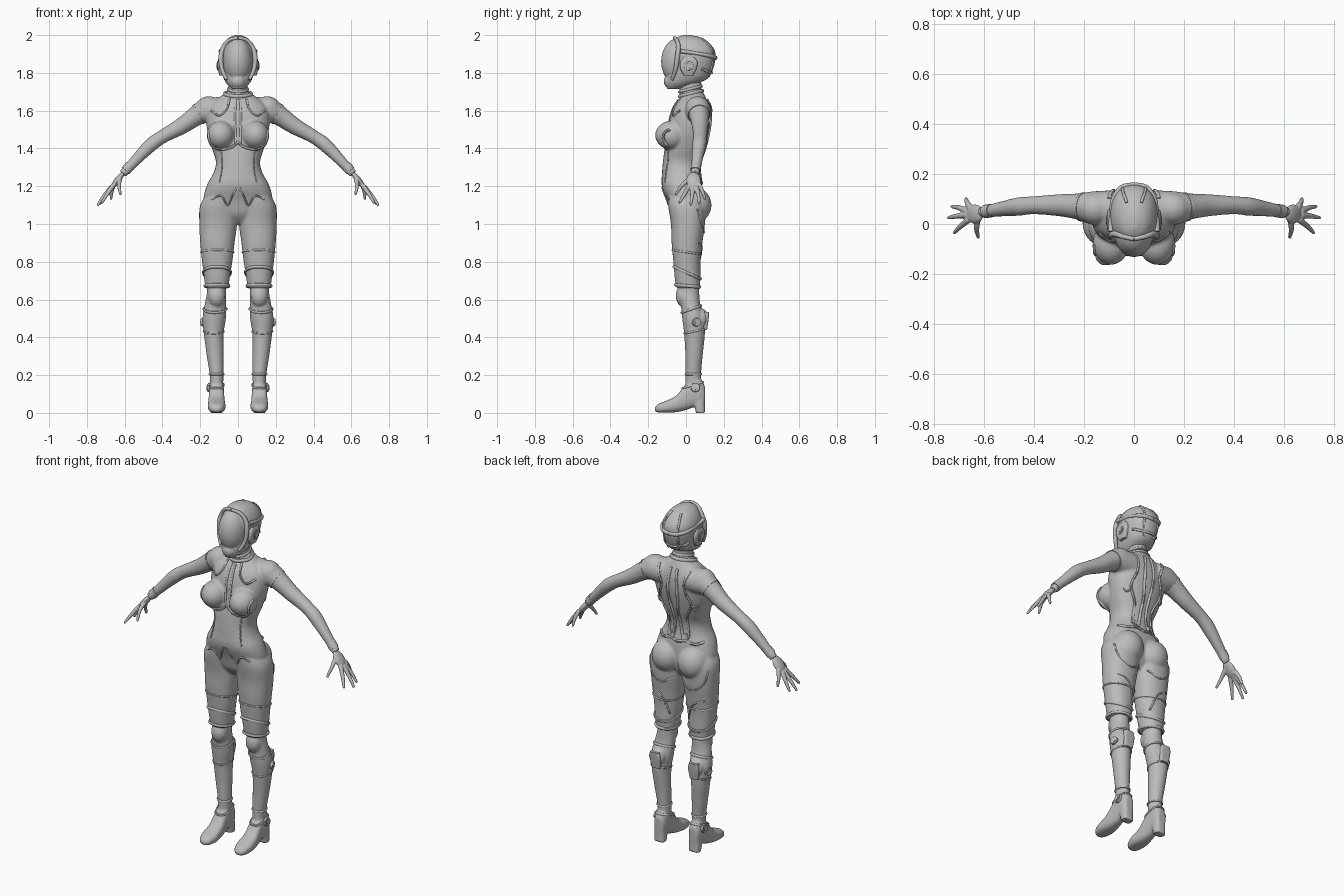
import bpy, bmesh, math
from mathutils import Vector, Matrix
from mathutils.bvhtree import BVHTree

old = bpy.data.objects.get("Cube")
if old:
    bpy.data.objects.remove(old, do_unlink=True)

grey = bpy.data.materials.new("plain grey")
grey.use_nodes = True
grey.diffuse_color = (0.5, 0.5, 0.5, 1)
grey.node_tree.nodes["Principled BSDF"].inputs["Base Color"].default_value = grey.diffuse_color


def spline(rows, n):
    """Smooth curve through tuples, n steps per span."""
    out = []
    for i in range(len(rows) - 1):
        quad = [rows[max(i - 1, 0)], rows[i], rows[i + 1], rows[min(i + 2, len(rows) - 1)]]
        for k in range(n):
            t = k / n
            out.append(tuple(b + (c - a) * t / 2 + (2 * a - 5 * b + 4 * c - d) * t * t / 2
                             + (3 * b - a - 3 * c + d) * t ** 3 / 2 for a, b, c, d in zip(*quad)))
    return out + [tuple(rows[-1])]


def skin(bm, rings, closed=False):
    vs = [[bm.verts.new(p) for p in ring] for ring in rings]
    m = len(vs[0])
    for a, b in zip(vs, vs[1:] + (vs[:1] if closed else [])):
        for i in range(m):
            bm.faces.new((a[i], a[(i + 1) % m], b[(i + 1) % m], b[i]))
    if not closed:
        bm.faces.new(vs[0])
        bm.faces.new(vs[-1])


def loft(bm, rows, axis="z", p=2.0, n=5, sides=32):
    """Rows hold position along the axis, then both limits of the two other axes."""
    rings = []
    for t, a0, a1, b0, b1 in spline(rows, n):
        ring = []
        for i in range(sides):
            c, s = math.cos(math.tau * i / sides), math.sin(math.tau * i / sides)
            a = (a0 + a1) / 2 + (a1 - a0) / 2 * math.copysign(abs(c) ** (2 / p), c)
            b = (b0 + b1) / 2 + (b1 - b0) / 2 * math.copysign(abs(s) ** (2 / p), s)
            ring.append((a, b, t) if axis == "z" else (a, t, b))
        rings.append(ring)
    skin(bm, rings)


def even(rows):
    """Rows of height, half width, front, back."""
    return [(z, -w, w, f, b) for z, w, f, b in rows]


def tube(bm, pts, closed=False, n=4, sides=12):
    """Round tube; points hold x, y, z, radius."""
    pts = pts if closed else spline(pts, n)
    ps, rings = [Vector(q[:3]) for q in pts], []
    nor = Vector((0.31, 0.9, 0.2))
    for i, q in enumerate(pts):
        nxt = ps[(i + 1) % len(ps)] if closed else ps[min(i + 1, len(ps) - 1)]
        prv = ps[i - 1] if closed or i else ps[0]
        d = (nxt - prv).normalized()
        nor = (nor - d * nor.dot(d)).normalized()
        side = d.cross(nor)
        rings.append([ps[i] + q[3] * (nor * math.cos(a) + side * math.sin(a))
                      for a in (math.tau * k / sides for k in range(sides))])
    skin(bm, rings, closed)


def ball(bm, loc, size, rot=None):
    m = Matrix.Translation(loc) @ (rot or Matrix()) @ Matrix.Diagonal((*size, 1))
    bmesh.ops.create_uvsphere(bm, u_segments=32, v_segments=20, radius=1, matrix=m)


def disc(bm, loc, normal, r, depth=0.02):
    turn = Vector(normal).to_track_quat("Z", "Y").to_matrix().to_4x4()
    for rad, d in ((r, depth), (r * 0.6, depth * 1.4)):
        bmesh.ops.create_cone(bm, cap_ends=True, segments=24, radius1=rad, radius2=rad * 0.88,
                              depth=d, matrix=Matrix.Translation(loc) @ turn)


def finish(name, bm, mirror=False, voxel=0, smooth=4):
    if mirror:
        copy = bmesh.ops.duplicate(bm, geom=bm.verts[:] + bm.edges[:] + bm.faces[:])["geom"]
        for v in copy:
            if isinstance(v, bmesh.types.BMVert):
                v.co.x *= -1
    bmesh.ops.recalc_face_normals(bm, faces=bm.faces[:])
    me = bpy.data.meshes.new(name)
    bm.to_mesh(me)
    bm.free()
    ob = bpy.data.objects.new(name, me)
    bpy.context.collection.objects.link(ob)
    if voxel:  # fuse overlapping volumes into one soft skin
        mod = ob.modifiers.new("fuse", "REMESH")
        mod.mode, mod.voxel_size = "VOXEL", voxel
        mod = ob.modifiers.new("soften", "SMOOTH")
        mod.factor, mod.iterations = 0.5, smooth
        dg = bpy.context.evaluated_depsgraph_get()
        ob.data = bpy.data.meshes.new_from_object(ob.evaluated_get(dg))
        ob.modifiers.clear()
    ob.data.materials.clear()
    ob.data.materials.append(grey)
    ob.data.polygons.foreach_set("use_smooth", [True] * len(ob.data.polygons))
    ob.data.set_sharp_from_angle(angle=math.radians(45))
    return ob


def surface(ob):
    bm = bmesh.new()
    bm.from_mesh(ob.data)
    return BVHTree.FromBMesh(bm)


def seam(bm, tree, pts, front, r):
    """Raised seam through x, z points laid on the front or back surface."""
    out = []
    for x, z in spline(pts, 6):
        hit = tree.ray_cast(Vector((x, -1 if front else 1, z)), Vector((0, 1 if front else -1, 0)))[0]
        if hit:
            out.append((*hit, r))
    tube(bm, out, n=1, sides=8)


def band(bm, tree, x, y, z, tilt, r):
    """Raised ring around a limb; tilt lifts its front."""
    out = []
    for k in range(40):
        d = Vector((math.cos(math.tau * k / 40), math.sin(math.tau * k / 40), 0))
        d.z = -tilt * d.y
        hit = tree.ray_cast(Vector((x, y, z)), d.normalized())[0]
        if hit:
            out.append((*hit, r))
    tube(bm, out, closed=True, sides=8)


# Bodysuit: torso, neck, bust, seat, arms and thighs
bm = bmesh.new()
loft(bm, [(1.18, 0, .15, -.1, .07), (1.1, .004, .2, -.095, .1), (1.0, .005, .205, -.08, .1),
          (.9, .018, .2, -.076, .087), (.8, .03, .19, -.067, .077), (.72, .043, .18, -.06, .077),
          (.66, .05, .173, -.053, .073)], p=2.2)
ball(bm, (.092, -.078, 1.47), (.073, .085, .076))
ball(bm, (.085, .045, 1.1), (.088, .09, .095))
ball(bm, (.155, .062, 1.61), (.072, .066, .066))
tube(bm, [(.08, .06, 1.6, .075), (.17, .065, 1.597, .066), (.22, .07, 1.573, .053), (.3, .075, 1.518, .044),
          (.4, .075, 1.462, .036), (.46, .07, 1.42, .037), (.53, .06, 1.35, .03), (.61, .048, 1.265, .022)],
     sides=24)
for v in bmesh.ops.duplicate(bm, geom=bm.verts[:] + bm.edges[:] + bm.faces[:])["geom"]:
    if isinstance(v, bmesh.types.BMVert):
        v.co.x *= -1
loft(bm, even([(1.0, .04, -.04, .05), (1.05, .12, -.08, .08), (1.12, .18, -.1, .09), (1.2, .167, -.128, .085),
               (1.27, .13, -.127, .073), (1.33, .117, -.122, .077), (1.4, .138, -.113, .1),
               (1.48, .16, -.095, .12), (1.55, .168, -.088, .13), (1.62, .155, -.065, .125),
               (1.67, .1, -.03, .105), (1.7, .055, -.01, .09)]), p=2.3)
loft(bm, even([(1.6, .06, -.04, .09), (1.66, .056, -.035, .09), (1.72, .05, -.035, .083),
               (1.78, .05, -.04, .08)]))
suit = finish("bodysuit", bm, voxel=0.007)
tree = surface(suit)

# Boots: shin, foot, heel, knee pad and calf plate
bm = bmesh.new()
loft(bm, [(.7, .062, .165, -.04, .068), (.64, .064, .164, -.042, .07), (.58, .062, .175, -.028, .075),
          (.5, .064, .188, -.02, .098), (.42, .076, .181, -.01, .1), (.3, .077, .165, -.003, .088),
          (.2, .077, .15, -.002, .08), (.1, .08, .148, -.005, .085)])
loft(bm, [(-.165, .098, .128, .008, .03), (-.145, .078, .15, .002, .048), (-.1, .066, .16, .001, .066),
          (-.05, .069, .158, .004, .093), (0, .073, .154, .015, .155), (.04, .075, .152, .03, .19),
          (.075, .077, .15, .035, .185), (.1, .088, .138, .045, .14)], axis="y", p=2.6)
loft(bm, [(0, .082, .145, .052, .102), (.035, .08, .147, .045, .1), (.08, .08, .147, .03, .1)], p=3)
ball(bm, (.113, -.012, .62), (.046, .042, .06))
ball(bm, (.125, .085, .5), (.045, .034, .05))
boots = finish("boots", bm, mirror=True, voxel=0.006, smooth=3)
boot_tree = surface(boots)

# Boot trim: cuffs, ankle and calf discs
bm = bmesh.new()
band(bm, boot_tree, .118, .03, .55, -.35, .007)
band(bm, boot_tree, .12, .035, .43, -.2, .005)
band(bm, boot_tree, .113, .04, .205, 0, .006)
band(bm, boot_tree, .113, .03, .145, -.3, .006)
disc(bm, (.152, .05, .135), (1, 0, .1), .026)
disc(bm, (.183, .055, .48), (1, .4, 0), .024)
loft(bm, [(.44, .1, .15, .09, .112), (.5, .092, .16, .09, .12), (.535, .1, .155, .09, .122)], p=4)
finish("boot_trim", bm, mirror=True)

# Trouser bands
bm = bmesh.new()
for z, tilt, r in ((.85, .15, .005), (.74, .45, .008), (.672, .1, .009)):
    band(bm, tree, .117, .01, z, tilt, r)
seam(bm, tree, [(.03, .99), (.1, .955), (.17, 1.0), (.19, 1.08)], False, .005)
seam(bm, tree, [(.06, .76), (.1, .86), (.17, .9)], False, .005)
finish("trouser_bands", bm, mirror=True)

# Raised seams on chest, hips and back
bm = bmesh.new()
seam(bm, tree, [(.012, 1.66), (.016, 1.56), (.012, 1.43)], True, .006)
seam(bm, tree, [(.005, 1.43), (.04, 1.405), (.1, 1.397), (.145, 1.425), (.158, 1.5)], True, .008)
seam(bm, tree, [(.045, 1.665), (.06, 1.61), (.1, 1.575), (.14, 1.6)], True, .006)
seam(bm, tree, [(.09, 1.385), (.085, 1.3), (.1, 1.22)], True, .004)
seam(bm, tree, [(.005, 1.195), (.03, 1.15), (.055, 1.1), (.09, 1.15), (.14, 1.13)], True, .005)
seam(bm, tree, [(.02, 1.66), (.03, 1.52), (.018, 1.4), (.02, 1.3), (.035, 1.23)], False, .009)
seam(bm, tree, [(.1, 1.66), (.075, 1.56), (.1, 1.46), (.06, 1.36), (.065, 1.25)], False, .007)
seam(bm, tree, [(.0, 1.215), (.05, 1.225), (.1, 1.215), (.14, 1.225)], False, .008)
for x, z in ((.115, 1.44), (.05, 1.25)):
    hit, nor = tree.ray_cast(Vector((x, 1, z)), Vector((0, -1, 0)))[:2]
    disc(bm, hit, nor, .02, .014)
finish("suit_seams", bm, mirror=True)

# Collar rings
bm = bmesh.new()
for z, r in ((1.69, .01), (1.715, .008)):
    band(bm, tree, 0, .025, z, -.25, r)
finish("collar", bm)

# Sleeve edges and wrist cuffs
bm = bmesh.new()
tube(bm, [(.203, .068, 1.584, .059), (.212, .069, 1.579, .058)], sides=24)
tube(bm, [(.57, .054, 1.31, .027), (.595, .05, 1.282, .027)], sides=20)
finish("sleeve_cuffs", bm, mirror=True)

# Hands
bm = bmesh.new()
ball(bm, (.637, .04, 1.232), (.017, .038, .052), Matrix.Rotation(math.radians(-38), 4, "Y"))
for base, mid, tip in (((.655, .066, 1.215), (.668, .086, 1.175), (.672, .1, 1.135)),
                       ((.667, .052, 1.2), (.7, .065, 1.155), (.728, .07, 1.11)),
                       ((.667, .036, 1.2), (.708, .032, 1.15), (.742, .025, 1.102)),
                       ((.66, .018, 1.205), (.695, -.01, 1.155), (.718, -.034, 1.115)),
                       ((.625, .022, 1.24), (.63, -.02, 1.205), (.623, -.052, 1.16))):
    tube(bm, [(*base, .013), (*mid, .0105), (*tip, .007)])
    ball(bm, tip, (.007, .007, .007))
finish("hands", bm, mirror=True, voxel=0.0035, smooth=2)

# Helmet shell
bm = bmesh.new()
loft(bm, even([(1.715, .03, -.1, -.03), (1.74, .058, -.108, .05), (1.77, .076, -.108, .115), (1.81, .088, -.1, .14),
               (1.87, .096, -.094, .156), (1.92, .093, -.088, .152), (1.96, .075, -.07, .122),
               (1.985, .05, -.05, .085), (2.0, .015, -.02, .03)]), p=2.2)
shell = finish("helmet", bm, voxel=0.006, smooth=3)
shell_tree = surface(shell)

# Face visor
bm = bmesh.new()
ball(bm, (0, -.042, 1.86), (.077, .09, .123))
ball(bm, (0, -.08, 1.755), (.042, .038, .04))
finish("visor", bm, voxel=0.005, smooth=6)

# Helmet trim: ear pods, side rails, nape ridge and crown ribs
bm = bmesh.new()
loft(bm, [(1.785, .07, .098, -.01, .035), (1.82, .07, .107, -.03, .055),
          (1.86, .07, .108, -.03, .06), (1.885, .07, .1, -.01, .04)], p=4, n=2)
disc(bm, (.103, .015, 1.838), (1, 0, 0), .027, .014)
tube(bm, [(.06, -.075, 1.765, .009), (.085, -.055, 1.82, .011), (.09, -.045, 1.89, .013),
          (.075, -.04, 1.94, .012), (.045, -.05, 1.975, .01), (0, -.06, 1.985, .009)])
tube(bm, [(.092, -.03, 1.915, .012), (.09, .04, 1.905, .01), (.082, .1, 1.895, .01),
          (.05, .145, 1.885, .011), (0, .156, 1.88, .011)])
seam(bm, shell_tree, [(.03, 1.98), (.045, 1.93), (.045, 1.84), (.03, 1.78)], False, .006)
seam(bm, shell_tree, [(.0, 1.8), (.05, 1.805), (.08, 1.82)], False, .007)
finish("helmet_trim", bm, mirror=True)
